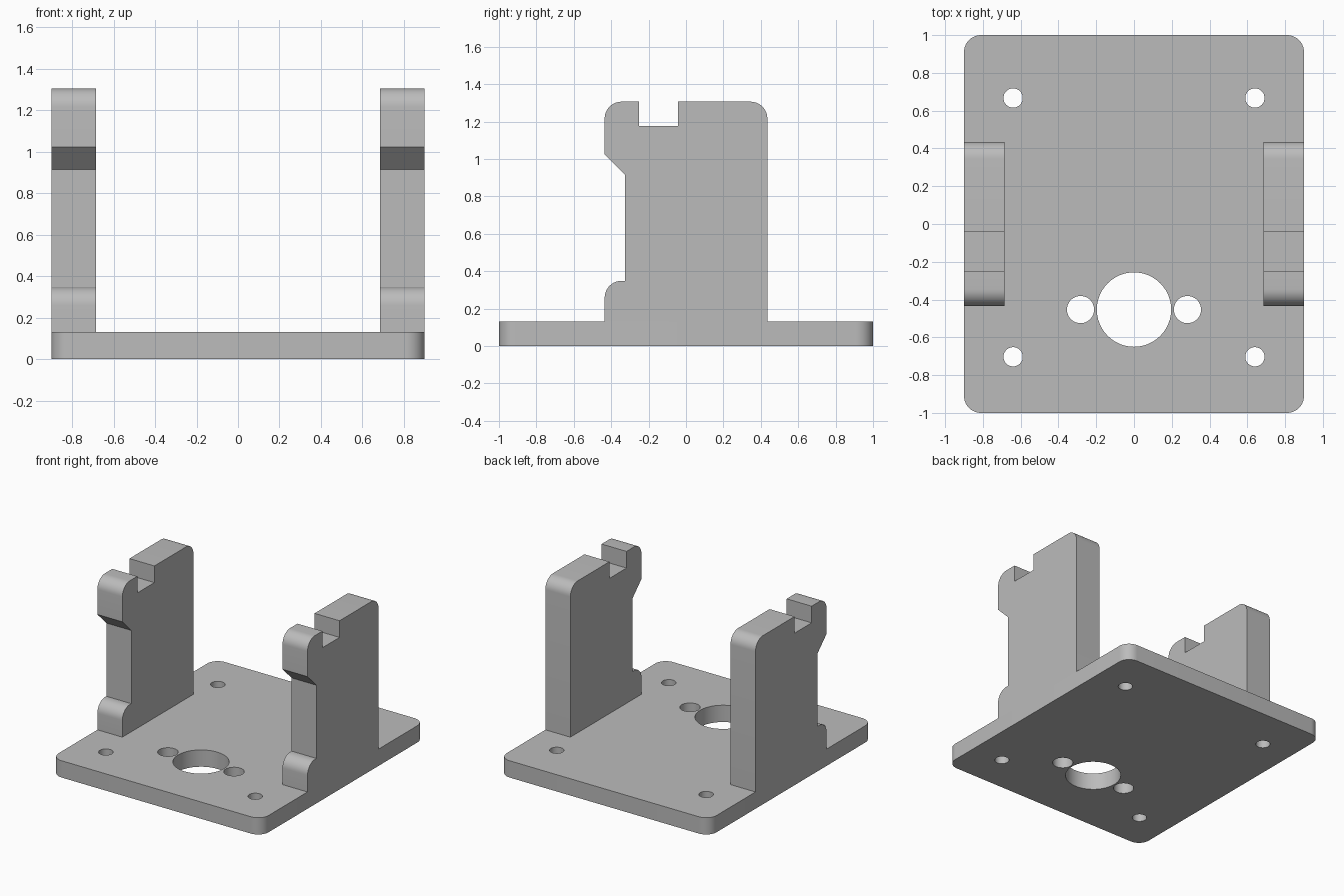
import bpy, bmesh, math
from mathutils import Vector

cube = bpy.data.objects.get("Cube")
if cube:
    bpy.data.objects.remove(cube, do_unlink=True)

grey = bpy.data.materials.new("plain grey")
grey.use_nodes = True
grey.diffuse_color = (0.5, 0.5, 0.5, 1)
grey.node_tree.nodes["Principled BSDF"].inputs["Base Color"].default_value = (0.5, 0.5, 0.5, 1)


def rounded(corners, steps=10):
    """Outline from (u, v, radius) corners; right-angle corners may be rounded."""
    pts = []
    for i, (u, v, r) in enumerate(corners):
        p = Vector((u, v))
        if not r:
            pts.append(p)
            continue
        a = (Vector(corners[i - 1][:2]) - p).normalized()
        b = (Vector(corners[(i + 1) % len(corners)][:2]) - p).normalized()
        centre = p + (a + b) * r
        for k in range(steps + 1):
            t = math.pi / 2 * k / steps
            pts.append(centre - b * r * math.cos(t) - a * r * math.sin(t))
    return pts


def circle(u, v, r, n=48):
    return [Vector((u + r * math.cos(math.tau * k / n), v + r * math.sin(math.tau * k / n)))
            for k in range(n)]


def extruded(name, loops, place, offset):
    """Fill the outline (later loops are holes) and extrude it by offset."""
    bm = bmesh.new()
    edges = []
    for loop in loops:
        verts = [bm.verts.new(place(p.x, p.y)) for p in loop]
        edges += [bm.edges.new((verts[i - 1], verts[i])) for i in range(len(verts))]
    bmesh.ops.triangle_fill(bm, edges=edges, use_beauty=True, normal=Vector(offset).normalized())
    grown = bmesh.ops.extrude_face_region(bm, geom=bm.faces[:], use_keep_orig=True)
    moved = [g for g in grown["geom"] if isinstance(g, bmesh.types.BMVert)]
    bmesh.ops.translate(bm, verts=moved, vec=offset)
    bmesh.ops.recalc_face_normals(bm, faces=bm.faces[:])
    mesh = bpy.data.meshes.new(name)
    bm.to_mesh(mesh)
    bm.free()
    mesh.materials.append(grey)
    obj = bpy.data.objects.new(name, mesh)
    bpy.context.collection.objects.link(obj)
    bpy.ops.object.select_all(action="DESELECT")
    obj.select_set(True)
    bpy.context.view_layer.objects.active = obj
    bpy.ops.object.shade_smooth_by_angle(angle=math.radians(30))
    return obj


W, L, BASE, TOP, R = 0.9, 1.0, 0.13, 1.306, 0.09

# Base plate with shaft hole, two side holes and four mounting holes
plate = rounded([(-W, -L, R), (W, -L, R), (W, L, R), (-W, L, R)])
holes = [circle(0, -0.453, 0.197)]
for side in (-1, 1):
    holes.append(circle(side * 0.283, -0.453, 0.072))
    holes += [circle(side * 0.64, y, 0.051) for y in (-0.703, 0.667)]
extruded("base_plate", [plate] + holes, lambda u, v: (u, v, 0), (0, 0, BASE))

# Upright side profile: foot, recess, sloped lip, notched top
D, RECESS = 0.435, -0.326
profile = rounded([
    (D, BASE, 0), (D, TOP, R),
    (-0.043, TOP, 0), (-0.043, 1.177, 0), (-0.252, 1.177, 0), (-0.252, TOP, 0),
    (-D, TOP, R), (-D, 1.023, 0), (RECESS, 0.915, 0),
    (RECESS, 0.348, 0), (-D, 0.348, R), (-D, BASE, 0)])
INNER = 0.686
for name, x in (("left_upright", INNER), ("right_upright", -W)):
    extruded(name, [profile], lambda u, v: (x, u, v), (W - INNER, 0, 0))
